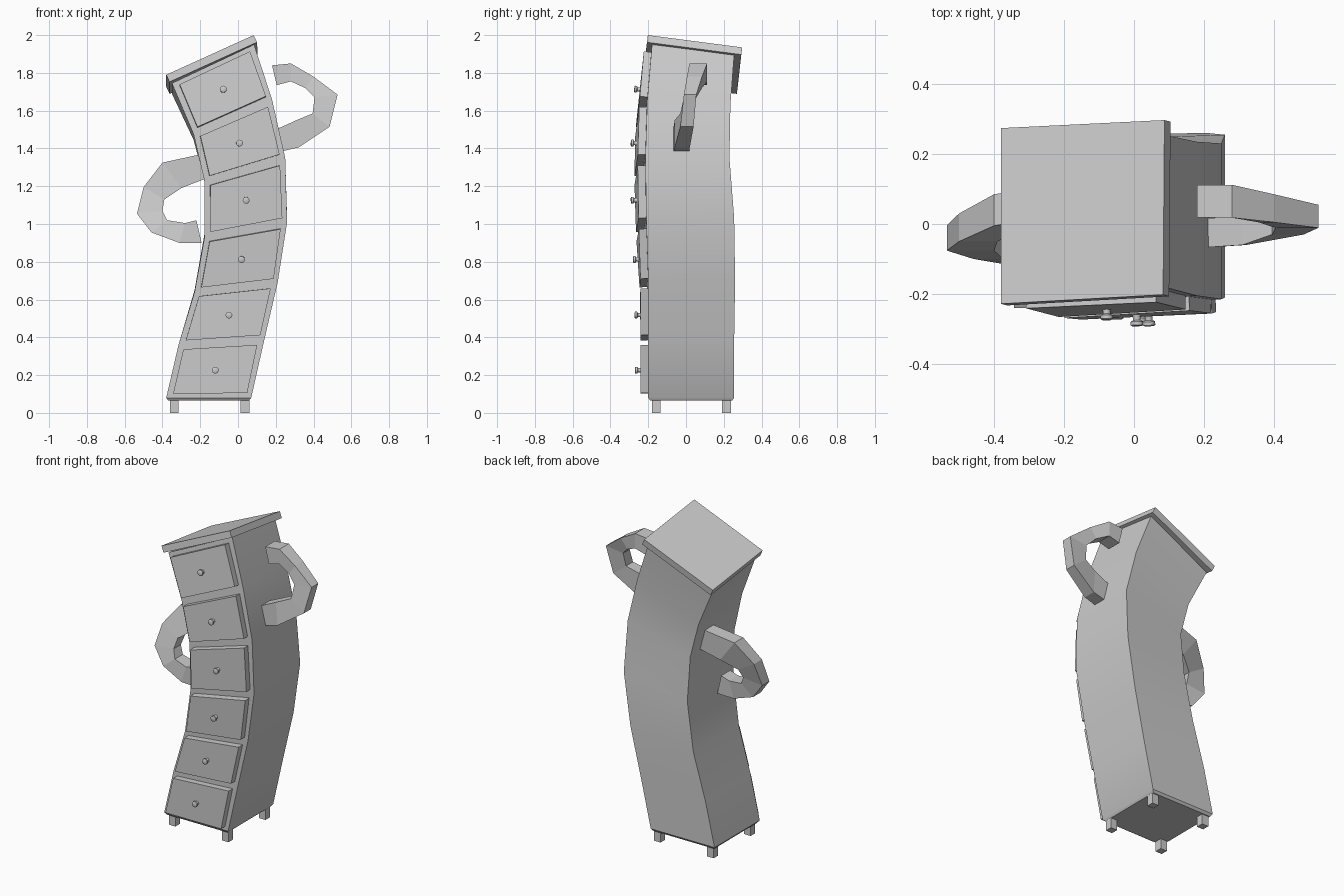
import bpy, bmesh, math
from mathutils import Vector, Matrix

cube = bpy.data.objects.get("Cube")
if cube:
    bpy.data.objects.remove(cube, do_unlink=True)

grey = bpy.data.materials.new("plain grey")
grey.use_nodes = True
grey.diffuse_color = (0.6, 0.6, 0.6, 1)
grey.node_tree.nodes["Principled BSDF"].inputs["Base Color"].default_value = (0.6, 0.6, 0.6, 1)


def loft(name, rings, smooth=None):
    """Skin a stack of equal rings and cap both ends."""
    bm = bmesh.new()
    rows = [[bm.verts.new(p) for p in ring] for ring in rings]
    n = len(rows[0])
    for a, b in zip(rows, rows[1:]):
        for i in range(n):
            j = (i + 1) % n
            bm.faces.new((a[i], a[j], b[j], b[i]))
    bm.faces.new(rows[0])
    bm.faces.new(rows[-1])
    bmesh.ops.recalc_face_normals(bm, faces=bm.faces)
    mesh = bpy.data.meshes.new(name)
    bm.to_mesh(mesh)
    bm.free()
    mesh.materials.append(grey)
    obj = bpy.data.objects.new(name, mesh)
    bpy.context.collection.objects.link(obj)
    if smooth:
        bpy.ops.object.select_all(action='DESELECT')
        obj.select_set(True)
        bpy.context.view_layer.objects.active = obj
        bpy.ops.object.shade_smooth_by_angle(angle=math.radians(smooth))
    return obj


def box(name, lo, hi):
    ring = [(lo[0], lo[1]), (hi[0], lo[1]), (hi[0], hi[1]), (lo[0], hi[1])]
    return loft(name, [[(x, y, z) for x, y in ring] for z in (lo[2], hi[2])])


# Swaying cabinet body: right x, z, left x, z, front y, back y, back drop, twist
sections = [
    (-.38, .08, .07, .08, -.2, .255, 0, 0),
    (-.315, .36, .14, .39, -.2, .255, 0, 0),
    (-.23, .64, .21, .69, -.205, .255, -.01, .005),
    (-.177, .93, .26, 1.01, -.225, .24, -.02, .015),
    (-.177, 1.225, .25, 1.35, -.235, .21, 0, .02),
    (-.235, 1.475, .18, 1.66, -.23, .21, .03, .025),
    (-.35, 1.745, .085, 1.95, -.2, .235, .055, .02),
]
rings = []
for xl, zl, xr, zr, yf, yb, drop, twist in sections:
    rings.append([Vector(p) for p in (
        (xl, yf, zl), (xr, yf + twist, zr),
        (xr, yb + twist, zr - drop), (xl, yb, zl - drop))])

# Narrow chamfer under the body
centre = sum(rings[0], Vector()) / 4
base = [centre + (p - centre) * 0.95 - Vector((0, 0, .015)) for p in rings[0]]
loft("cabinet_body", [base] + rings, smooth=30)

# Short square feet
for side, x in (("right", -.338), ("left", .037)):
    for end, y in (("front", -.158), ("back", .214)):
        box(f"{end}_{side}_foot", (x - .023, y - .023, 0), (x + .023, y + .023, .07))

# Tilted lid
lid_top = [Vector(p) for p in (
    (-.38, -.228, 1.79), (.083, -.202, 2.0), (.087, .297, 1.935), (-.38, .274, 1.727))]
normal = (lid_top[1] - lid_top[0]).cross(lid_top[3] - lid_top[0]).normalized()
loft("lid", [[p - normal * .042 for p in lid_top], lid_top])


# Drawers follow the front of the body, each with a round knob
knob_profile = [(.014, -.01), (.011, .006), (.011, .014), (.018, .018), (.018, .028), (.013, .031)]
for k, (low, high) in enumerate(zip(rings, rings[1:])):
    def front(u, t):
        return low[0].lerp(low[1], u).lerp(high[0].lerp(high[1], u), t)

    panel = [front(u, t) for u, t in ((.07, .08), (.94, .08), (.93, .91), (.07, .91))]
    out = (panel[1] - panel[0]).cross(panel[3] - panel[0]).normalized()
    loft(f"drawer_{k + 1}", [[p - out * .01 for p in panel], [p + out * .04 for p in panel]])
    seat = sum(panel, Vector()) / 4 + out * .04
    turn = out.to_track_quat('Z', 'Y').to_matrix()
    loft(f"drawer_knob_{k + 1}", [
        [seat + turn @ Vector((r * math.cos(a), r * math.sin(a), h))
         for a in (math.tau * i / 12 for i in range(12))]
        for r, h in knob_profile], smooth=35)


# Bent arms: outer x, z, inner x, z, centre y, half depth
left_arm = [
    (.18, 1.84, .205, 1.735, .065, .047),
    (.28, 1.85, .28, 1.755, .065, .047),
    (.40, 1.78, .355, 1.72, .045, .04),
    (.527, 1.685, .405, 1.67, .022, .033),
    (.485, 1.515, .395, 1.585, .005, .035),
    (.32, 1.405, .31, 1.55, -.02, .04),
    (.21, 1.38, .2, 1.5, -.025, .042),
]
right_arm = [
    (-.17, 1.375, -.16, 1.245, .075, .045),
    (-.40, 1.325, -.30, 1.19, .04, .045),
    (-.50, 1.195, -.39, 1.13, -.01, .04),
    (-.535, 1.055, -.40, 1.07, -.04, .036),
    (-.458, .955, -.375, 1.02, -.06, .04),
    (-.31, .90, -.28, 1.005, -.08, .045),
    (-.193, .90, -.22, 1.02, -.085, .045),
]
for name, path in (("left_arm", left_arm), ("right_arm", right_arm)):
    loft(name, [[(xo, y - d, zo), (xo, y + d, zo), (xi, y + d, zi), (xi, y - d, zi)]
                for xo, zo, xi, zi, y, d in path])
